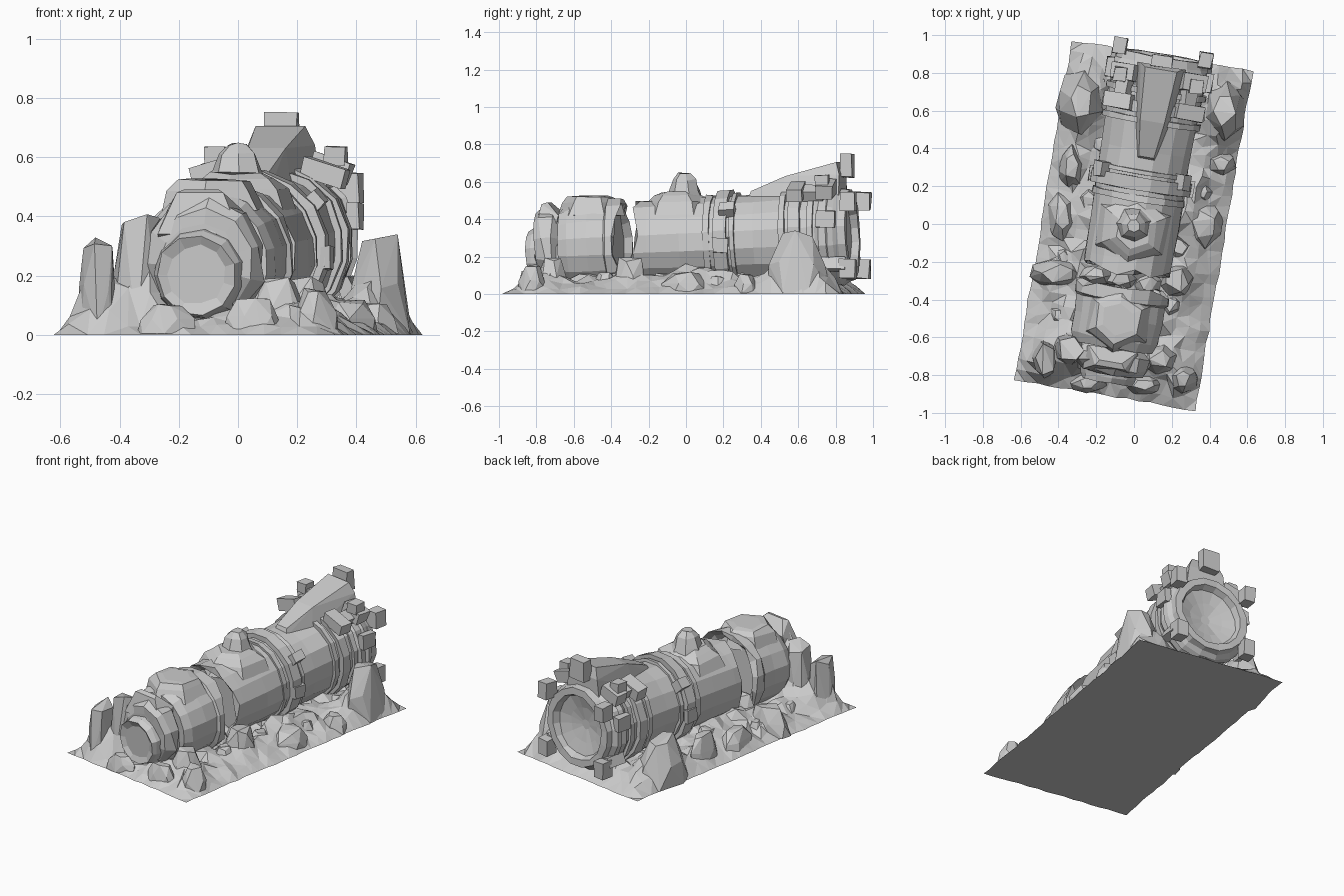
import bpy, bmesh, math, random
from mathutils import Matrix, Vector, noise

cube = bpy.data.objects.get("Cube")
if cube:
    bpy.data.objects.remove(cube)

stone = bpy.data.materials.new("stone grey")
stone.use_nodes = True
GREY = (0.6, 0.6, 0.6, 1)
stone.diffuse_color = GREY
stone.node_tree.nodes["Principled BSDF"].inputs["Base Color"].default_value = GREY

# The whole wreck is turned on its base, and the boiler climbs to the rear
TURN = Matrix.Rotation(math.radians(-9.6), 4, 'Z')
BOILER = (TURN @ Matrix.Translation((0, 0, 0.275))
          @ Matrix.Rotation(math.radians(-87.4), 4, 'X'))

# Boulders: x, y, half width, half depth, top, tip width as a share of the base
BOULDERS = [
    (-0.47, -0.71, 0.06, 0.09, 0.33, 0.95), (-0.34, -0.66, 0.09, 0.08, 0.41, 0.8),
    (-0.28, 0.65, 0.12, 0.17, 0.29, 0.5), (0.475, 0.6, 0.10, 0.15, 0.34, 0.6),
    (0.23, -0.3, 0.09, 0.09, 0.2, 0.75), (0.37, 0.0, 0.09, 0.12, 0.12, 0.7),
    (-0.40, -0.26, 0.13, 0.07, 0.17, 0.7), (0.26, -0.82, 0.07, 0.07, 0.16, 0.6),
    (-0.33, 0.3, 0.06, 0.11, 0.19, 0.6), (0.46, 0.32, 0.07, 0.06, 0.11, 0.6),
    (-0.24, -0.84, 0.09, 0.05, 0.11, 0.6), (0.05, -0.85, 0.09, 0.05, 0.13, 0.6),
    (-0.38, 0.04, 0.07, 0.12, 0.14, 0.6), (0.14, -0.72, 0.09, 0.08, 0.2, 0.6)]


def finish(name, bm, matrix=Matrix()):
    bmesh.ops.transform(bm, matrix=matrix, verts=bm.verts)
    bmesh.ops.recalc_face_normals(bm, faces=bm.faces)
    mesh = bpy.data.meshes.new(name)
    bm.to_mesh(mesh)
    bm.free()
    mesh.materials.append(stone)
    ob = bpy.data.objects.new(name, mesh)
    bpy.context.collection.objects.link(ob)
    return ob


def lathe(name, profile, matrix=BOILER, sides=16, rough=0.006, ragged=()):
    """Spin (height, radius) pairs round z; ragged rings get torn edges."""
    rng = random.Random(name)
    bm = bmesh.new()
    rings = []
    for i, (h, r) in enumerate(profile):
        tear = 0.025 if i in ragged else rough * 0.5
        ring = []
        for s in range(sides):
            a = math.tau * (s + 0.5) / sides
            rr = r + rng.uniform(-rough, rough) * min(1, r * 8)
            ring.append(bm.verts.new((rr * math.cos(a), rr * math.sin(a),
                                      h + rng.uniform(-tear, tear))))
        rings.append(ring)
    for a, b in zip(rings, rings[1:]):
        for s in range(sides):
            t = (s + 1) % sides
            bm.faces.new((a[s], a[t], b[t], b[s]))
    bm.faces.new(rings[0])
    bm.faces.new(rings[-1])
    return finish(name, bm, matrix)


def hull(name, points, matrix=Matrix()):
    bm = bmesh.new()
    for p in points:
        bm.verts.new(p)
    res = bmesh.ops.convex_hull(bm, input=bm.verts)
    junk = {v for v in res["geom_interior"] + res["geom_unused"]
            if isinstance(v, bmesh.types.BMVert)}
    bmesh.ops.delete(bm, geom=list(junk), context='VERTS')
    return finish(name, bm, matrix)


def rock(name, x, y, sx, sy, top, tip):
    rng = random.Random(name)
    pts = []
    for level, spread, count in ((0, 1.15, 7), (0.5, 1.0, 6), (0.97, tip, 5)):
        start = rng.random() * math.tau
        for i in range(count):
            a = start + math.tau * (i + rng.uniform(-0.25, 0.25)) / count
            k = spread * rng.uniform(0.9, 1.1)
            z = top * level * rng.uniform(0.88, 1.03)
            pts.append((x + sx * k * math.cos(a),
                        y + sy * k * math.sin(a), max(z, 0.004)))
    return hull(name, pts)


def block(name, loc, size, roll=0.0):
    rng = random.Random(name)
    bm = bmesh.new()
    bmesh.ops.create_cube(bm, size=1)
    bmesh.ops.scale(bm, vec=size, verts=bm.verts)
    for v in bm.verts:
        v.co += Vector([rng.uniform(-0.005, 0.005) for _ in range(3)])
    place = TURN @ Matrix.Translation(loc) @ Matrix.Rotation(roll, 4, 'Y')
    return finish(name, bm, place)


def mound(x, y):
    """Height of the rubble banked up against the boulders."""
    p = TURN @ Vector((x, y, 0))
    return max(top * 0.8 * (1 - math.hypot((p.x - bx) / sx, (p.y - by) / sy) / 2.2)
               for bx, by, sx, sy, top, tip in BOULDERS)


# Rubble ground: a rough sheet, low at the rim, with a flat underside
bm = bmesh.new()
bmesh.ops.create_grid(bm, x_segments=16, y_segments=30, size=1)
rng = random.Random(4)
rim_verts = [v for v in bm.verts if v.is_boundary]
for v in bm.verts:
    rim = v.is_boundary
    x, y = v.co.x * 0.485, v.co.y * 0.912 - 0.008
    edge = min(0.485 - abs(x), 0.92 - abs(y))
    rise = min(1, max(0, edge) / 0.2)
    bump = noise.noise(Vector((x * 8, y * 8, 2.5)))
    z = rise * (0.08 + 0.07 * bump + rng.uniform(0, 0.03))
    z = max(z, mound(x, y) * min(1, rise * 2), 0.008)
    jig = 0.006 if rim else 0.017
    v.co = (x + rng.uniform(-jig, jig), y + rng.uniform(-jig, jig), 0 if rim else z)
bmesh.ops.triangulate(bm, faces=bm.faces)
rim_verts.sort(key=lambda v: math.atan2(v.co.y, v.co.x))
bm.faces.new(rim_verts)
finish("rubble_ground", bm, TURN)

# Nose and the broken collar behind it
nose_place = BOILER @ Matrix.Translation((0, 0.035, 0))
lathe("nose", [(-0.835, 0.10), (-0.85, 0.135), (-0.82, 0.148), (-0.74, 0.165),
               (-0.62, 0.18)], nose_place, sides=11)
lathe("nose_collar", [(-0.80, 0.15), (-0.785, 0.18), (-0.75, 0.212),
                      (-0.70, 0.215), (-0.66, 0.16)], sides=11, rough=0.018,
      ragged=(1, 2))
hull("collar_slab", [(sx * w, u, z) for sx in (-1, 1) for w, u, z in
     ((0.14, -0.80, 0.34), (0.08, -0.77, 0.48), (0.06, -0.74, 0.49),
      (0.13, -0.67, 0.42), (0.15, -0.70, 0.3))], TURN)

# Boiler, torn into a front and a main section
lathe("front_boiler", [(-0.66, 0.17), (-0.66, 0.215), (-0.61, 0.238), (-0.5, 0.24),
                       (-0.41, 0.24), (-0.40, 0.255), (-0.345, 0.255),
                       (-0.345, 0.225), (-0.37, 0.2)], ragged=(6, 7))
lathe("main_boiler", [(-0.19, 0.19), (-0.235, 0.215), (-0.245, 0.236), (-0.18, 0.238),
                      (0, 0.24), (0.2, 0.24), (0.4, 0.242), (0.6, 0.25),
                      (0.75, 0.25)], ragged=(1, 2))

# Raised bands
for i, (start, end, r) in enumerate(((0.13, 0.165, 0.252), (0.19, 0.26, 0.272),
                                     (0.275, 0.30, 0.256), (0.545, 0.575, 0.268),
                                     (0.60, 0.66, 0.278), (0.70, 0.73, 0.272))):
    lathe(f"boiler_band_{i}", [(start, r - 0.03), (start, r), (end, r),
                               (end, r - 0.03)], rough=0.005)

# Open rear end with a sunken dish
lathe("rear_drum", [(0.72, 0.24), (0.76, 0.268), (0.80, 0.262), (0.81, 0.278),
                    (0.84, 0.27), (0.865, 0.25), (0.905, 0.243), (0.905, 0.2),
                    (0.865, 0.185), (0.845, 0.11), (0.83, 0.03)], rough=0.005)

# Steam dome, its plate and the broken chimney seat
lathe("dome_plate", [(0.42, 0.215), (0.49, 0.185), (0.525, 0.14), (0.545, 0.10)],
      TURN @ Matrix.Translation((0, -0.035, 0)), 6, 0.012)
lathe("steam_dome", [(0.5, 0.11), (0.55, 0.09), (0.61, 0.065), (0.645, 0.035)],
      TURN @ Matrix.Translation((0, -0.01, 0)), 7, 0.012)
lathe("chimney_seat", [(0.42, 0.19), (0.49, 0.16), (0.52, 0.125), (0.525, 0.09)],
      TURN @ Matrix.Translation((0, -0.51, 0)), 6, 0.012)

# Sloping fallen beam over the rear
hull("roof_beam", [(sx * w + 0.005, u, z) for sx in (-1, 1) for w, u, z in
     ((0.05, 0.34, 0.50), (0.04, 0.36, 0.55), (0.065, 0.55, 0.63),
      (0.085, 0.83, 0.705), (0.115, 0.85, 0.64), (0.13, 0.85, 0.53),
      (0.09, 0.52, 0.5))], TURN)

# Clamps, lugs and end blocks, mirrored left and right
block("top_end_block", (0, 0.875, 0.685), (0.11, 0.065, 0.125))
for side, tag in ((1, "left"), (-1, "right")):
    for part, v, u, z, size, roll in (
            ("upper_end_block", 0.23, 0.918, 0.495, (0.07, 0.085, 0.1), 0),
            ("lower_end_block", 0.23, 0.918, 0.135, (0.07, 0.085, 0.1), 0),
            ("upper_clamp", 0.19, 0.63, 0.545, (0.15, 0.08, 0.07), 0.3),
            ("upper_clamp_arm", 0.175, 0.71, 0.54, (0.07, 0.12, 0.06), 0.5),
            ("rear_clamp", 0.185, 0.79, 0.56, (0.13, 0.09, 0.08), 0.3),
            ("corner_block", 0.205, 0.77, 0.605, (0.07, 0.07, 0.065), 0),
            ("lower_clamp", 0.235, 0.84, 0.16, (0.05, 0.13, 0.07), -0.4),
            ("side_clamp", 0.265, 0.80, 0.4, (0.04, 0.1, 0.09), 0),
            ("band_lug", 0.22, 0.26, 0.45, (0.06, 0.08, 0.06), 0.8),
            ("band_side_lug", 0.265, 0.23, 0.26, (0.03, 0.08, 0.08), 0)):
        block(f"{tag}_{part}", (side * v, u, z), size, side * roll)

# Large boulders
for i, spec in enumerate(BOULDERS):
    rock(f"boulder_{i}", *spec)

# Small stones scattered along both flanks, and debris in the torn gap
rng = random.Random(11)
for i in range(10):
    v = (-1) ** i * rng.uniform(0.25, 0.36)
    p = TURN @ Vector((v, -0.7 + 1.4 * i / 9, 0))
    size = rng.uniform(0.04, 0.07)
    rock(f"stone_{i}", p.x, p.y, size, size * 1.2, rng.uniform(0.09, 0.13), 0.6)
for i, v in enumerate((-0.16, -0.02, 0.13)):
    p = TURN @ Vector((v, -0.3, 0))
    rock(f"gap_debris_{i}", p.x, p.y, 0.09, 0.06, 0.2 - 0.03 * i, 0.6)
